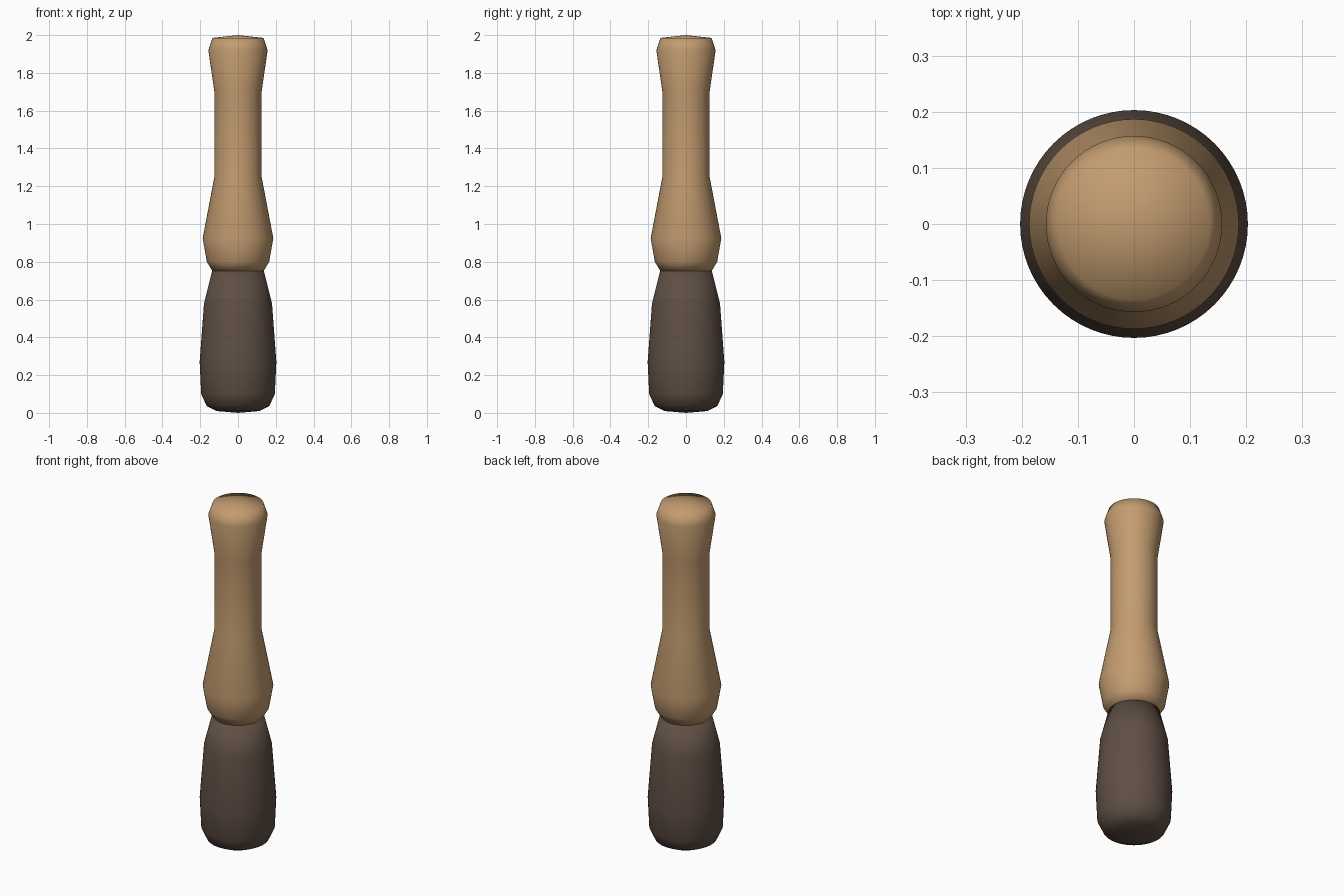
import bpy
import bmesh
from math import tau

cube = bpy.data.objects.get("Cube")
if cube:
    bpy.data.objects.remove(cube, do_unlink=True)


def make_material(name, color):
    mat = bpy.data.materials.new(name)
    mat.use_nodes = True
    mat.diffuse_color = color
    bsdf = next(n for n in mat.node_tree.nodes if n.type == "BSDF_PRINCIPLED")
    bsdf.inputs["Base Color"].default_value = color
    bsdf.inputs["Roughness"].default_value = 0.7
    return mat


def lathe(name, profile, mat, steps=64):
    """Spin a (radius, height) profile around the z axis."""
    bm = bmesh.new()
    verts = [bm.verts.new((r, 0, z)) for r, z in profile]
    edges = [bm.edges.new(pair) for pair in zip(verts, verts[1:])]
    bmesh.ops.spin(bm, geom=verts + edges, cent=(0, 0, 0), axis=(0, 0, 1),
                   angle=tau, steps=steps, use_duplicate=False)
    bmesh.ops.remove_doubles(bm, verts=bm.verts, dist=0.0005)
    bmesh.ops.recalc_face_normals(bm, faces=bm.faces)
    for face in bm.faces:
        face.smooth = True
    mesh = bpy.data.meshes.new(name)
    bm.to_mesh(mesh)
    bm.free()
    mesh.materials.append(mat)
    obj = bpy.data.objects.new(name, mesh)
    bpy.context.collection.objects.link(obj)
    return obj


wood = make_material("light wood", (0.54, 0.33, 0.16, 1))
stone = make_material("dark brown", (0.115, 0.078, 0.058, 1))

# Heavy rounded head at the bottom
lathe("head", [(0, 0), (0.115, 0.01), (0.165, 0.035), (0.195, 0.10),
               (0.203, 0.27), (0.18, 0.58), (0.137, 0.75), (0, 0.75)], stone)

# Turned handle with a swollen grip and a domed end
lathe("handle", [(0, 0.75), (0.135, 0.75), (0.165, 0.80), (0.187, 0.925),
                 (0.125, 1.25), (0.125, 1.70), (0.157, 1.92),
                 (0.135, 1.985), (0, 2.0)], wood)
